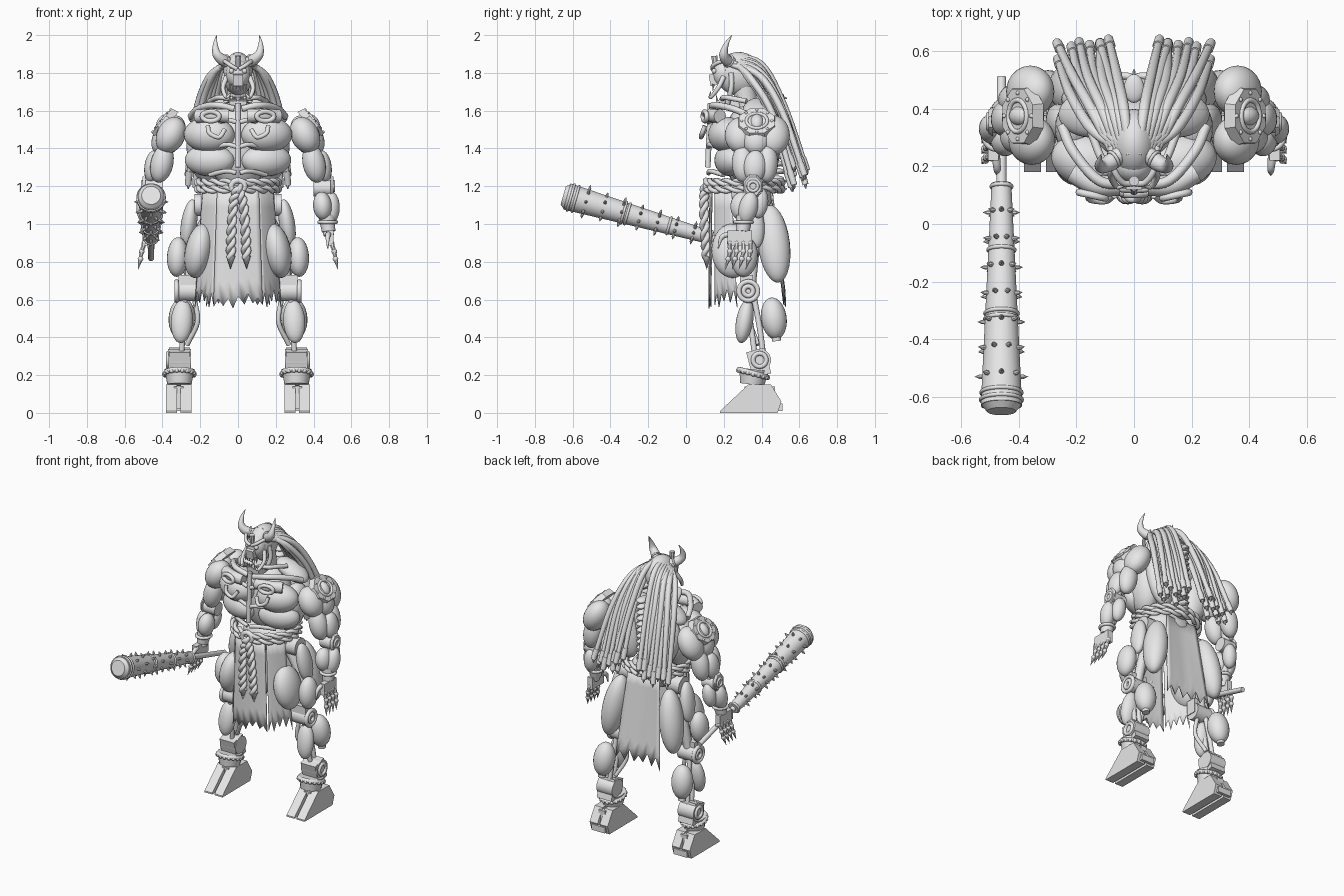
import bpy, bmesh, random
from math import sin, cos, pi, tau, radians
from mathutils import Vector as V, Matrix

random.seed(4)
if "Cube" in bpy.data.objects:
    bpy.data.objects.remove(bpy.data.objects["Cube"])
grey = bpy.data.materials.new("light_grey")
grey.use_nodes = True
grey.diffuse_color = (.8, .8, .8, 1)
grey.node_tree.nodes["Principled BSDF"].inputs["Base Color"].default_value = grey.diffuse_color

def frame(a, b):
    """Matrix at the middle of a-b whose local z runs along a-b."""
    z = (b - a).normalized()
    y = z.cross(V((0, 1, 0)) if abs(z.x) > .95 else V((1, 0, 0))).normalized()
    return Matrix.Translation((a + b) / 2) @ Matrix((y.cross(z), y, z)).transposed().to_4x4()

def smooth(points, steps=6):
    """Catmull-Rom path through a few points."""
    p = [V(q) for q in points]
    p = [2 * p[0] - p[1]] + p + [2 * p[-1] - p[-2]]
    out = []
    for a, b, c, d in zip(p, p[1:], p[2:], p[3:]):
        for t in (i / steps for i in range(steps)):
            out.append((2*b + (c-a)*t + (2*a - 5*b + 4*c - d)*t*t + (3*b - a - 3*c + d)*t**3) / 2)
    return out + [p[-2]]

def circle(center, u, v, count=32):
    return [V(center) + V(u) * cos(tau * i / count) + V(v) * sin(tau * i / count) for i in range(count)]

def frames(path, closed):
    n = len(path)
    span = [max(p[k] for p in path) - min(p[k] for p in path) for k in range(3)]
    ref = V([float(k == span.index(min(span))) for k in range(3)])
    for i, p in enumerate(path):
        t = path[(i+1) % n] - path[i-1] if closed else path[min(i+1, n-1)] - path[max(i-1, 0)]
        x = t.cross(ref).normalized()
        yield p, x, t.cross(x).normalized()

class Part:
    """Collects primitives in one mesh, usually mirrored to the other side."""
    def __init__(self, name, mirror=True, thickness=0):
        self.name, self.mirror, self.thickness, self.bm = name, mirror, thickness, bmesh.new()

    def __enter__(self):
        return self

    def muscles(self, *specs):
        for a, b, rx, ry in specs:
            m = frame(V(a), V(b)) @ Matrix.Diagonal((rx, ry, (V(b) - V(a)).length / 2, 1))
            bmesh.ops.create_uvsphere(self.bm, u_segments=24, v_segments=14, radius=1, matrix=m)

    def ball(self, c, r):
        bmesh.ops.create_uvsphere(self.bm, u_segments=12, v_segments=8, radius=r, matrix=Matrix.Translation(c))

    def rod(self, a, b, r1, r2, sides=16, squash=1):
        m = frame(V(a), V(b)) @ Matrix.Diagonal((1, squash, 1, 1)) @ Matrix.Rotation(pi / sides, 4, 'Z')
        bmesh.ops.create_cone(self.bm, cap_ends=True, segments=sides, radius1=r1, radius2=r2,
                              depth=(V(b) - V(a)).length, matrix=m)

    def box(self, c, size, tilt=0):
        m = Matrix.Translation(c) @ Matrix.Rotation(radians(tilt), 4, 'X') @ Matrix.Diagonal((*size, 1))
        bmesh.ops.create_cube(self.bm, size=1, matrix=m)

    def prism(self, profile, x0, x1):
        self.skin([[self.bm.verts.new((x, y, z)) for y, z in profile] for x in (x0, x1)])

    def skin(self, rings, closed=False):
        for a, b in zip(rings, rings[1:] + rings[:1] if closed else rings[1:]):
            for j in range(len(a)):
                self.bm.faces.new((a[j-1], a[j], b[j], b[j-1]))
        if not closed:
            self.bm.faces.new(rings[0])
            self.bm.faces.new(rings[-1][::-1])

    def tube(self, path, radii, closed=False, sides=10):
        rings = []
        for i, (p, x, y) in enumerate(frames(path, closed)):
            s = i / (len(path) - 1) * (len(radii) - 1)
            k = min(int(s), len(radii) - 2)
            q = radii[k] + (radii[k+1] - radii[k]) * (s - k)
            rings.append([self.bm.verts.new(p + q * (x * cos(tau*j/sides) + y * sin(tau*j/sides)))
                          for j in range(sides)])
        self.skin(rings, closed)

    def cable(self, r, *points):
        self.tube(smooth(points), (r, r))

    def ring(self, r, center, u, v):
        self.tube(circle(center, u, v), (r, r), True)

    def rope(self, path, r, turns, closed=False):
        for strand in range(2):
            twist = [p + r * .55 * (x * cos(a) + y * sin(a)) for i, (p, x, y) in enumerate(frames(path, closed))
                     for a in [tau * (strand / 2 + turns * i / len(path))]]
            self.tube(twist, (r * .6, r * .6), closed)

    def cloth(self, top, bottom, teeth, jag):
        n = teeth * 2
        tops, lows = ([V(q[0]).lerp(V(q[1]), i / n) for i in range(n + 1)] for q in (top, bottom))
        for i, low in enumerate(lows):
            low.z += (i % 2) * jag + random.uniform(-.02, .02)
        rows = [[self.bm.verts.new(a.lerp(b, k / 6) + V((0, -.01 * sin(pi * i / n), 0)))
                 for i, (a, b) in enumerate(zip(tops, lows))] for k in range(7)]
        for a, b in zip(rows, rows[1:]):
            for j in range(n):
                self.bm.faces.new((a[j], a[j+1], b[j+1], b[j]))

    def __exit__(self, *_):
        bmesh.ops.recalc_face_normals(self.bm, faces=self.bm.faces)
        mesh = bpy.data.meshes.new(self.name)
        self.bm.to_mesh(mesh)
        self.bm.free()
        mesh.materials.append(grey)
        mesh.shade_smooth()
        mesh.set_sharp_from_angle(angle=radians(40))
        ob = bpy.data.objects.new(self.name, mesh)
        bpy.context.collection.objects.link(ob)
        if self.thickness:
            ob.modifiers.new("thickness", 'SOLIDIFY').thickness = self.thickness
        if self.mirror:
            ob.modifiers.new("other_side", 'MIRROR').use_mirror_merge = False

# Feet with two wedge toes, then beaded ankles with side joints
with Part("feet") as p:
    for x in (.245, .322):
        p.prism([(.18, 0), (.18, .01), (.33, .15), (.45, .15), (.505, .06), (.485, 0)], x, x + .06)
    p.box((.313, .39, .08), (.05, .16, .12))
    p.box((.313, .5, .03), (.1, .02, .04))
with Part("ankles") as p:
    p.rod((.31, .35, .15), (.31, .36, .23), .065, .08)
    p.ring(.014, (.31, .355, .21), (.074, 0, 0), (0, .074, -.02))
    for q in circle((.31, .355, .205), (.08, 0, 0), (0, .08, -.02), 18):
        p.ball(q, .012)
    p.box((.31, .385, .265), (.11, .1, .14), 15)
    p.rod((.25, .39, .28), (.37, .39, .28), .06, .06)
    p.ring(.012, (.37, .39, .28), (0, .035, 0), (0, 0, .035))

# Lower legs: struts, calf muscles and knee joint
with Part("lower_legs") as p:
    for dy in (-.02, .025):
        p.cable(.015, (.3, .385 + dy, .3), (.29, .365 + dy, .45), (.28, .33 + dy, .64))
    p.muscles(((.29, .45, .61), (.305, .48, .39), .07, .068), ((.29, .33, .6), (.305, .29, .37), .058, .045))
    p.rod((.305, .475, .42), (.305, .48, .38), .025, .025)
    p.cable(.013, (.23, .34, .6), (.215, .34, .48), (.27, .38, .36))
    p.rod((.2, .33, .645), (.325, .33, .645), .055, .055)
    p.box((.255, .32, .68), (.12, .07, .1))
    for r in (.05, .025):
        p.ring(.013, (.325, .33, .645), (0, r, 0), (0, 0, r))
with Part("thighs") as p:
    p.cable(.03, (.13, .34, 1.1), (.22, .36, .9), (.26, .34, .66))
    p.muscles(((.18, .24, 1), (.235, .25, .715), .073, .11), ((.315, .32, .93), (.325, .3, .72), .056, .07),
              ((.18, .44, 1.1), (.25, .49, .69), .075, .085), ((.24, .34, 1.13), (.28, .37, .87), .042, .06))
    p.rod((.13, .35, 1.1), (.23, .35, 1.1), .06, .06)
with Part("pelvis", False) as p:
    p.muscles(((0, .33, 1.04), (0, .33, 1.26), .17, .13))

# Torn loincloth strips and rope belt
with Part("front_cloth", False, .006) as p:
    p.cloth([(-.11, .14, 1.19), (.11, .14, 1.19)], [(-.13, .135, .57), (.13, .135, .57)], 5, .05)
with Part("side_cloths", True, .006) as p:
    p.cloth([(.11, .15, 1.19), (.19, .24, 1.18)], [(.13, .15, .58), (.23, .27, .57)], 4, .07)
with Part("back_cloth", False, .006) as p:
    p.cloth([(-.12, .46, 1.17), (.12, .46, 1.17)], [(-.17, .53, .57), (.17, .53, .57)], 5, .07)
with Part("rope_belt", False) as p:
    for z in (1.185, 1.22):
        p.rope(circle((0, .31, z), (.21, 0, 0), (0, .195, 0), 96), .021, 9, True)
    p.ring(.016, (0, .105, 1.2), (.035, 0, 0), (0, 0, .03))
    for x in (-.035, .04):
        p.rope(smooth([(0, .1, 1.2), (x * .7, .095, 1.1), (x, .1, .95), (x * 1.1, .11, .82)], 16), .024, 4)
        p.rod((x * 1.1, .11, .83), (x * 1.15, .11, .76), .024, 0)

# Torso muscles, collar cables, spine and sternum
with Part("chest_and_belly") as p:
    p.muscles(((.02, .18, 1.47), (.285, .25, 1.475), .095, .095), ((.02, .2, 1.335), (.28, .27, 1.34), .08, .085),
              ((.16, .3, 1.22), (.22, .35, 1.54), .08, .11), ((.11, .44, 1.24), (.2, .43, 1.58), .09, .06),
              ((.04, .38, 1.65), (.26, .38, 1.55), .05, .08))
    p.cable(.018, (.02, .14, 1.61), (.12, .15, 1.63), (.21, .25, 1.61), (.25, .34, 1.57))
    p.cable(.014, (.02, .19, 1.66), (.1, .21, 1.67), (.15, .32, 1.65))
    for z in (1.27, 1.41, 1.54):
        p.cable(.013, (.01, .12, z), (.06, .13, z + .01), (.15, .2, z - .01))
with Part("rib_core", False) as p:
    p.muscles(((0, .32, 1.18), (0, .33, 1.64), .17, .13))
    p.rod((0, .115, 1.3), (0, .13, 1.64), .015, .015)
    for z in (1.2 + .04 * i for i in range(13)):
        p.muscles(((0, .47, z - .018), (0, .47, z + .018), .035, .05))
        p.rod((0, .48, z), (0, .535, z - .015), .012, .004, 8)
with Part("chest_buckles") as p:
    p.cable(.037, (.05, .135, 1.572), (.13, .135, 1.575), (.215, .18, 1.57))
    p.ring(.013, (.145, .1, 1.57), (.045, .01, 0), (0, 0, .025))
    p.cable(.012, (.07, .1, 1.5), (.1, .08, 1.46), (.15, .085, 1.48), (.16, .1, 1.52))

# Shoulders and riveted plates
with Part("shoulders") as p:
    p.muscles(((.31, .29, 1.56), (.4, .29, 1.38), .075, .085), ((.31, .46, 1.57), (.41, .46, 1.37), .075, .09),
              ((.34, .37, 1.55), (.43, .37, 1.37), .065, .08))
with Part("shoulder_plates") as p:
    c, n, s = V((.392, .375, 1.537)), V((.78, 0, .63)), V((.63, 0, -.78))
    p.rod(c - n * .025, c + n * .015, .1, .09, 8, 1.12)
    p.muscles((c - s * .05, c + s * .05, .035, .035))
    p.ring(.009, c + n * .015, s * .05, (0, .055, 0))
    for q in circle(c + n * .014, s * .075, (0, .08, 0), 8):
        p.ball(q, .008)

# Upper arms, elbows and forearms
with Part("arms") as p:
    p.cable(.028, (.36, .38, 1.5), (.43, .37, 1.3), (.45, .36, 1.18), (.48, .3, .94))
    p.muscles(((.38, .3, 1.42), (.425, .305, 1.22), .06, .06), ((.39, .43, 1.43), (.43, .43, 1.22), .06, .057),
              ((.44, .37, 1.39), (.465, .36, 1.22), .043, .06), ((.44, .3, 1.17), (.455, .29, 1.02), .05, .06),
              ((.495, .35, 1.17), (.49, .31, 1), .046, .05), ((.445, .4, 1.19), (.46, .38, 1.03), .045, .045))
    p.rod((.4, .36, 1.19), (.5, .36, 1.19), .045, .045)
    p.rod((.49, .355, 1.2), (.505, .355, 1.2), .055, .045, 8, 1.2)
    p.ring(.009, (.505, .355, 1.2), (0, .025, 0), (0, 0, .025))
    p.rod((.47, .31, 1.04), (.48, .3, .96), .045, .036)
    p.ring(.01, (.475, .305, 1.01), (.045, 0, 0), (0, .045, 0))
with Part("hands") as p:
    p.box((.488, .285, .925), (.036, .13, .08))
    for y in (.232, .268, .304, .34):
        joints = [V(q) for q in ((.495, y, .9), (.51, y, .855), (.516, y - .008, .815), (.53, y - .025, .755))]
        for a, b, r in zip(joints, joints[1:], (.011, .009, 0)):
            p.ball(a, .015)
            p.rod(a, b, .013, r, 8)
    p.tube(smooth([(.48, .24, .95), (.475, .19, .93), (.475, .17, .87)]), (.016, .013, .003))

# Spiked club held in the right hand
with Part("spiked_club", False) as p:
    axis, girth = (lambda y: V((-.46, y, .965 - .287 * y))), (lambda y: .035 + (.13 - y) * .049)
    turn = frame(axis(0), axis(1)).to_3x3()
    p.rod(axis(-.63), axis(.14), girth(-.63), girth(.14), 24)
    p.rod(axis(-.65), axis(-.63), .05, .068, 24)
    p.rod(axis(.12), axis(.51), .018, .016)
    for y in (-.61, -.585, -.33, -.31, -.09, .13):
        p.ring(.007, axis(y), turn.col[0] * girth(y), turn.col[1] * girth(y))
    for row in range(7):
        y = -.53 + .095 * row
        for d in circle((0, 0, 0), turn.col[0], turn.col[1], 16)[row % 2::2]:
            p.rod(axis(y) + d * (girth(y) - .004), axis(y) + d * (girth(y) + .01), .009, .008, 8)
            p.rod(axis(y) + d * (girth(y) + .01), axis(y) + d * (girth(y) + .026), .008, 0, 8)

# Head: skull, snout, jaw, brows, mandibles, fangs and horns
with Part("head", False) as p:
    p.muscles(((0, .27, 1.68), (0, .29, 1.91), .08, .12), ((0, .2, 1.72), (0, .2, 1.87), .065, .06))
    p.box((0, .155, 1.765), (.055, .06, .06), 10)
    p.rod((0, .15, 1.89), (0, .16, 1.78), .018, .01, 8)
    p.prism([(.165, 1.6), (.16, 1.655), (.29, 1.68), (.29, 1.62)], -.045, .045)
    p.rod((0, .33, 1.58), (0, .3, 1.76), .06, .06)
with Part("face_details") as p:
    p.cable(.011, (.005, .14, 1.82), (.04, .145, 1.84), (.07, .19, 1.86), (.08, .27, 1.85))
    p.ball((.035, .15, 1.81), .014)
    p.tube(smooth([(.06, .2, 1.78), (.08, .17, 1.72), (.06, .13, 1.67), (.035, .13, 1.7)]), (.014, .012, .01, .002))
    p.cable(.014, (.07, .24, 1.8), (.08, .24, 1.72), (.06, .22, 1.64))
    for x in (.012, .027, .042):
        p.rod((x, .145, 1.74), (x, .142, 1.7), .008, 0, 8)
        p.rod((x, .165, 1.65), (x, .16, 1.685), .007, 0, 8)
with Part("horns") as p:
    p.tube(smooth([(.04, .25, 1.85), (.08, .215, 1.868), (.112, .2, 1.9), (.12, .213, 1.95), (.114, .243, 2)]),
           (.029, .03, .024, .013, .001), sides=16)
    p.ring(.006, (.07, .225, 1.864), (.01, .024, .012), (-.014, -.004, .026))

# Long hair locks in two fanned layers, capped at the ends
with Part("hair_locks") as p:
    for i in range(14):
        t, back = i / 13, .055 * (i % 2) + random.uniform(0, .025)
        path = smooth([(.015 + .06 * t, .24 + .03 * (i % 2), 1.89 - .05 * t), (.035 + .12 * t, .4 - back, 1.845 - .07 * t),
                       (.06 + .165 * t, .52 - back, 1.63 - .05 * t),
                       (.07 + .2 * t + random.uniform(-.02, .02), .64 - back - .01 * t, 1.2 + random.uniform(0, .11))])
        p.tube(path, (.014, .019, .018, .014))
        p.rod(path[-2], path[-1] + (path[-1] - path[-2]) * .2, .019, .017, 10)
        p.rod(path[-1], path[-1] + V((0, .006, -.035)), .014, .003, 8)
